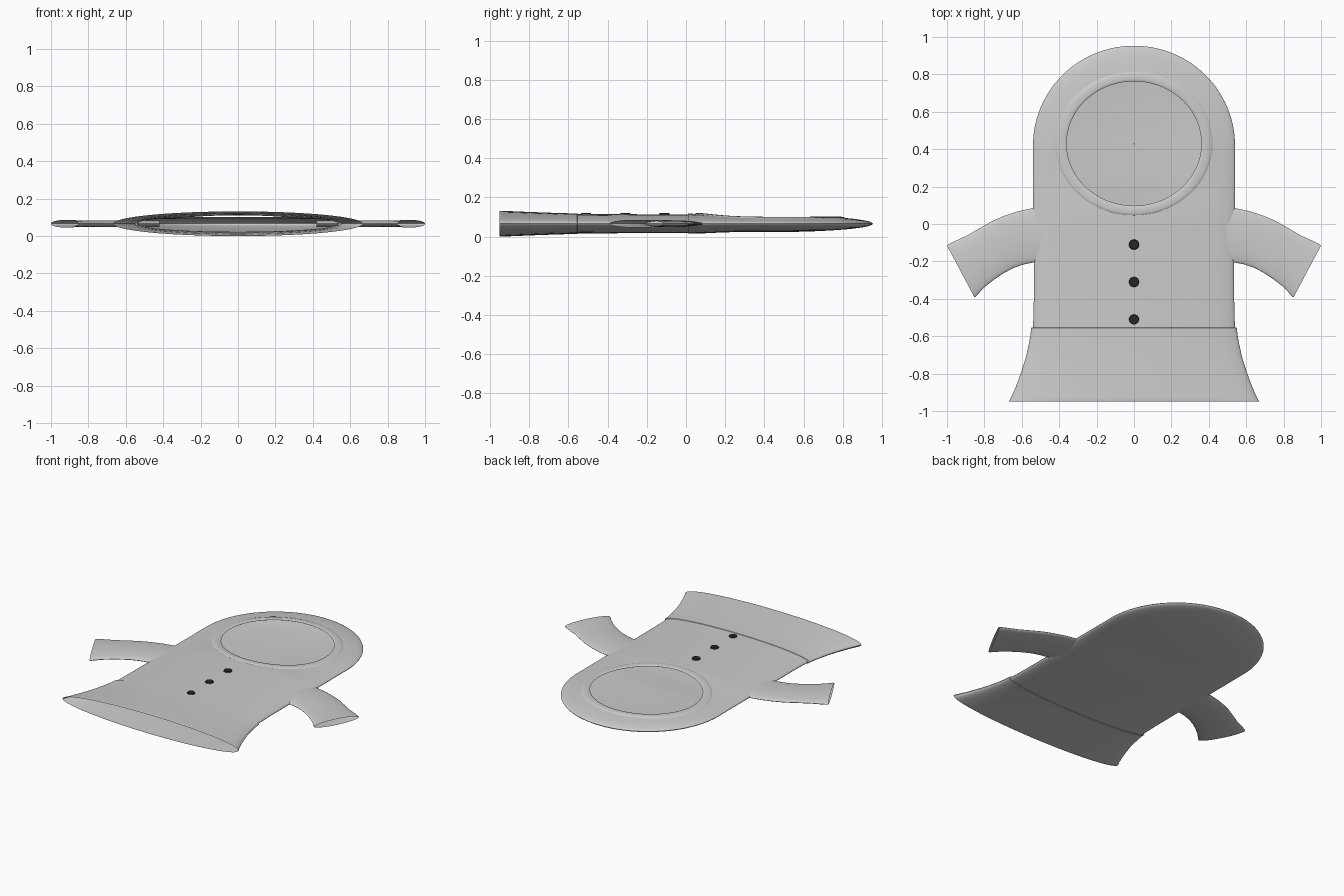
import bpy, bmesh, math

if "Cube" in bpy.data.objects:
    bpy.data.objects.remove(bpy.data.objects["Cube"])

MID = 0.066          # height of the flat garment's middle plane
NECK, CROWN = 0.01, 0.42
FACE_Y = 0.43


def material(name, rgb):
    m = bpy.data.materials.new(name)
    m.diffuse_color = (*rgb, 1)
    m.use_nodes = True
    m.node_tree.nodes["Principled BSDF"].inputs["Base Color"].default_value = m.diffuse_color
    return m


CLOTH = material("grey cloth", (0.6, 0.6, 0.6))
BLACK = material("black button", (0.02, 0.02, 0.02))


def finish(name, bm, mat):
    bmesh.ops.remove_doubles(bm, verts=bm.verts, dist=0.0004)
    bmesh.ops.recalc_face_normals(bm, faces=bm.faces)
    me = bpy.data.meshes.new(name)
    bm.to_mesh(me)
    bm.free()
    me.materials.append(mat)
    ob = bpy.data.objects.new(name, me)
    bpy.context.collection.objects.link(ob)
    bpy.context.view_layer.objects.active = ob
    ob.select_set(True)
    bpy.ops.object.shade_smooth_by_angle(angle=math.radians(40))
    ob.select_set(False)
    return ob


def bridge(bm, rows):
    """Skin a list of closed rings of points."""
    rings = [[bm.verts.new(p) for p in r] for r in rows]
    for a, b in zip(rings, rings[1:]):
        n = len(a)
        for i in range(n):
            j = (i + 1) % n
            bm.faces.new((a[i], a[j], b[j], b[i]))


def oval(left, right, h, n=64):
    """Upright oval ring whose long axis joins two plan points."""
    ring = []
    for i in range(n):
        a = 2 * math.pi * i / n
        t = 0.5 + 0.5 * math.cos(a)
        ring.append((left[0] + (right[0] - left[0]) * t,
                     left[1] + (right[1] - left[1]) * t,
                     MID + h * math.sin(a)))
    return ring


def tube(name, sections):
    """Open oval tube along y from (y, half width, half thickness)."""
    bm = bmesh.new()
    bridge(bm, [oval((-w, y), (w, y), h) for y, w, h in sections])
    return finish(name, bm, CLOTH)


# torso and flared skirt, open at both ends
tube("torso", [(0.02, 0.535, 0.048), (-0.2, 0.535, 0.048),
               (-0.42, 0.536, 0.049), (-0.57, 0.54, 0.050)])
tube("skirt", [(-0.553, 0.54, 0.049), (-0.555, 0.55, 0.053), (-0.59, 0.553, 0.053),
               (-0.65, 0.564, 0.0545), (-0.72, 0.580, 0.057), (-0.80, 0.606, 0.060),
               (-0.87, 0.632, 0.063), (-0.93, 0.658, 0.0655), (-0.944, 0.667, 0.066),
               (-0.95, 0.668, 0.0645)])


def hood_height(x, y):
    t = max(0, (y - CROWN) / 0.533)
    f = min(1, max(0, (y - NECK) / 0.25))
    h = 0.051 - 0.008 * f * f * (3 - 2 * f)
    return h * math.sqrt(max(0, 1 - (x / 0.54) ** 2 - t * t))


# hood outline: neck line, straight sides, round crown
outline = [(-0.54 * math.cos(math.pi * i / 32), NECK) for i in range(32)]
outline += [(0.54, NECK + (CROWN - NECK) * i / 10) for i in range(10)]
outline += [(0.54 * math.cos(math.pi * i / 64), CROWN + 0.533 * math.sin(math.pi * i / 64))
            for i in range(65)]
outline += [(-0.54, CROWN - (CROWN - NECK) * i / 10) for i in range(1, 10)]


def face_ring(a, b):
    """Oval around the face, sampled in line with the outline points."""
    pts = []
    for x, y in outline:
        d = math.atan2((y - FACE_Y) / b, x / a)
        pts.append((a * math.cos(d), FACE_Y + b * math.sin(d)))
    return pts


def panel(bm, inner, side):
    rows = []
    for k in range(17):
        s = 1 - (1 - k / 16) ** 2
        row = []
        for (ax, ay), (bx, by) in zip(inner, outline):
            x, y = ax + (bx - ax) * s, ay + (by - ay) * s
            row.append((x, y, MID + side * hood_height(x, y)))
        rows.append(row)
    bridge(bm, rows)


# hood: front with an open face hole, closed back
bm = bmesh.new()
panel(bm, face_ring(0.37, 0.343), 1)
panel(bm, face_ring(0.002, 0.002), -1)
finish("hood", bm, CLOTH)

# padded rim round the face opening
bm = bmesh.new()
rows = []
for k in range(13):
    a = 2 * math.pi * k / 12
    o = 0.03 * math.cos(a)
    rows.append([(x, y, MID + hood_height(x, y) + 0.005 * math.sin(a))
                 for x, y in face_ring(0.39 + o, 0.358 + o * 0.85)])
bridge(bm, rows)
finish("face_rim", bm, CLOTH)

# curved sleeve: upper edge, lower edge, half thickness
sleeve = [((0.42, 0.095), (0.42, -0.19), 0.018), ((0.54, 0.085), (0.535, -0.205), 0.018),
          ((0.62, 0.068), (0.59, -0.216), 0.018), ((0.69, 0.045), (0.645, -0.235), 0.018),
          ((0.76, 0.015), (0.695, -0.262), 0.018), ((0.83, -0.025), (0.745, -0.295), 0.018),
          ((0.89, -0.060), (0.79, -0.330), 0.018), ((0.95, -0.088), (0.825, -0.365), 0.019),
          ((0.985, -0.105), (0.845, -0.388), 0.020), ((1.0, -0.115), (0.853, -0.392), 0.020)]
bm = bmesh.new()
bridge(bm, [oval(a, b, h, 40) for a, b, h in sleeve])
ob = finish("sleeves", bm, CLOTH)
ob.modifiers.new("mirror", 'MIRROR').use_mirror_merge = False

# three front buttons
for i, y in enumerate((-0.11, -0.31, -0.51)):
    bm = bmesh.new()
    bmesh.ops.create_cone(bm, cap_ends=True, segments=24, radius1=0.028, radius2=0.024, depth=0.009)
    bmesh.ops.translate(bm, verts=bm.verts, vec=(0, y, MID + 0.0505))
    finish(f"button_{i + 1}", bm, BLACK)
